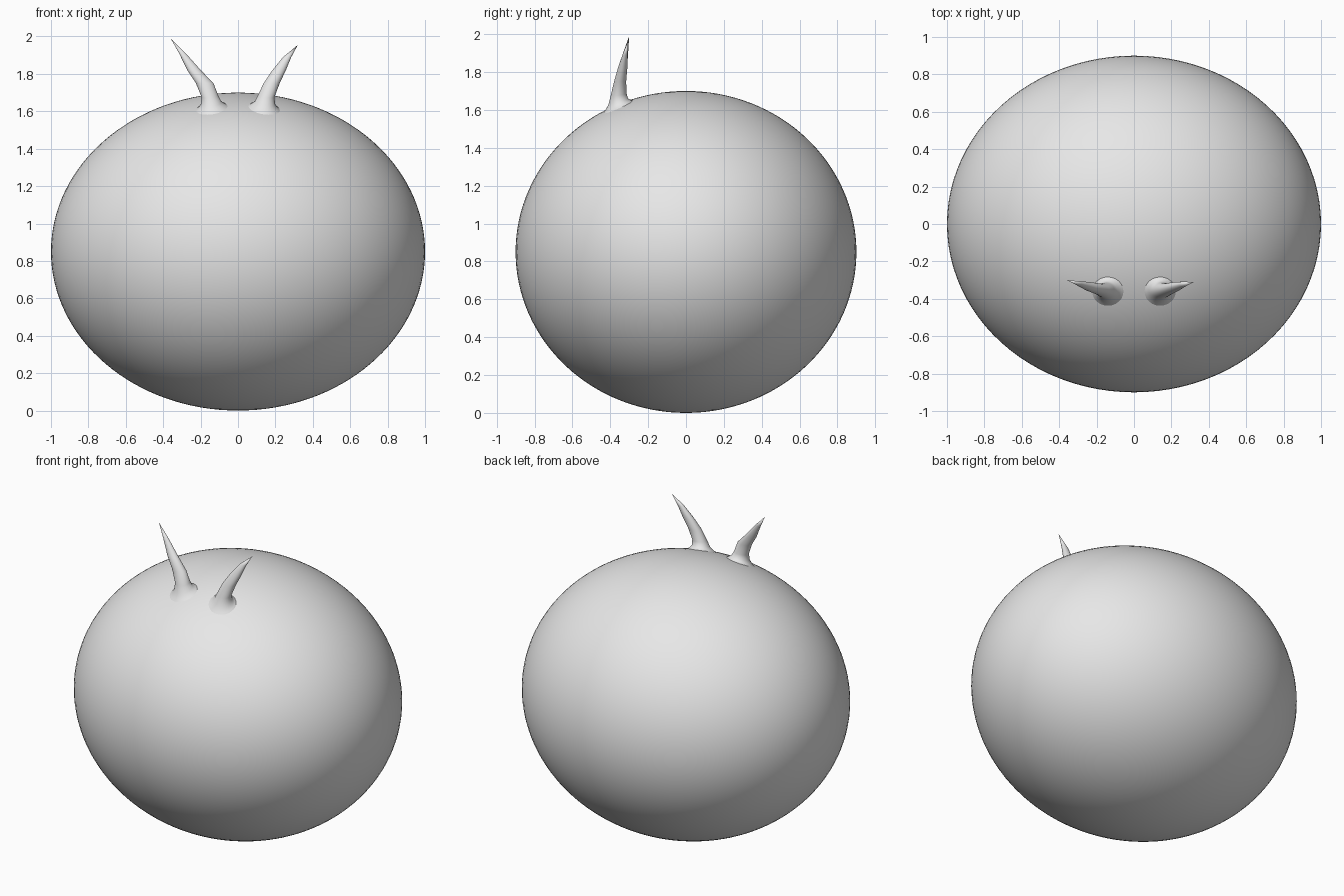
import bpy, bmesh, math
from mathutils import Vector

cube = bpy.data.objects.get("Cube")
if cube:
    bpy.data.objects.remove(cube)

RADII = Vector((1.0, 0.9, 0.85))

grey = bpy.data.materials.new("light grey")
grey.use_nodes = True
colour = (0.8, 0.8, 0.8, 1)
grey.diffuse_color = colour
grey.node_tree.nodes["Principled BSDF"].inputs["Base Color"].default_value = colour


def finish(name, bm):
    bmesh.ops.recalc_face_normals(bm, faces=bm.faces)
    for face in bm.faces:
        face.smooth = True
    mesh = bpy.data.meshes.new(name)
    bm.to_mesh(mesh)
    bm.free()
    mesh.materials.append(grey)
    obj = bpy.data.objects.new(name, mesh)
    bpy.context.collection.objects.link(obj)
    return obj


def surface_z(x, y):
    return RADII.z * (1 + math.sqrt(1 - (x / RADII.x) ** 2 - (y / RADII.y) ** 2))


# Rounded body
bm = bmesh.new()
bmesh.ops.create_uvsphere(bm, u_segments=96, v_segments=64, radius=1)
for v in bm.verts:
    v.co = Vector((v.co.x * RADII.x, v.co.y * RADII.y, (v.co.z + 1) * RADII.z))
finish("body", bm)


# Horns: rings of (x, y, z, x radius, y radius, how far the ring hugs the body)
def horn(name, side, rings, tip, segments=24):
    bm = bmesh.new()
    loops = []
    for x, y, z, rx, ry, hug in rings:
        loop = []
        for i in range(segments):
            a = math.tau * i / segments
            px, py = x + rx * math.cos(a), y + ry * math.sin(a)
            rise = z - surface_z(x, y)
            pz = z * (1 - hug) + (surface_z(px, py) + rise) * hug
            loop.append(bm.verts.new((side * px, py, pz)))
        loops.append(loop)
    for low, high in zip(loops, loops[1:]):
        for i in range(segments):
            j = (i + 1) % segments
            bm.faces.new((low[i], low[j], high[j], high[i]))
    point = bm.verts.new((side * tip[0], tip[1], tip[2]))
    for i in range(segments):
        bm.faces.new((loops[-1][i], loops[-1][(i + 1) % segments], point))
    finish(name, bm)


base = [
    (0.14, -0.36, 1.61, 0.10, 0.09, 1),
    (0.14, -0.36, 1.625, 0.075, 0.07, 1),
    (0.143, -0.358, 1.645, 0.055, 0.052, 0.8),
    (0.15, -0.356, 1.68, 0.045, 0.042, 0.4),
]
horn("right_horn", -1, base + [
    (0.178, -0.35, 1.75, 0.047, 0.03, 0),
    (0.235, -0.335, 1.82, 0.036, 0.024, 0),
    (0.297, -0.317, 1.91, 0.018, 0.012, 0),
], (0.36, -0.30, 1.99))
horn("left_horn", 1, base + [
    (0.18, -0.348, 1.75, 0.043, 0.032, 0),
    (0.22, -0.335, 1.82, 0.036, 0.025, 0),
    (0.263, -0.322, 1.89, 0.022, 0.014, 0),
], (0.32, -0.31, 1.955))
